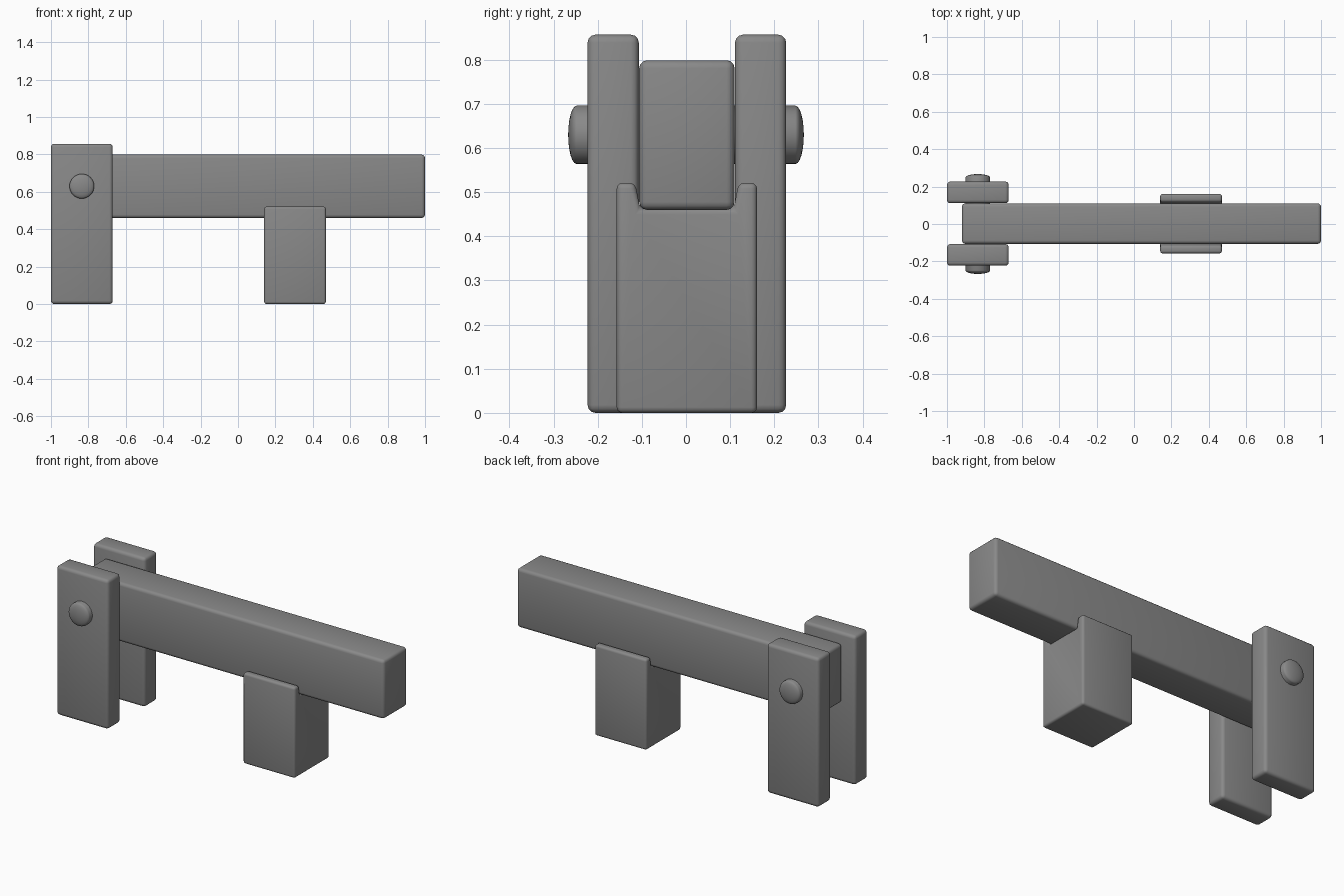
import bpy, bmesh, math
from mathutils import Vector

cube = bpy.data.objects.get("Cube")
if cube:
    bpy.data.objects.remove(cube, do_unlink=True)

GREY = (0.25, 0.25, 0.25, 1)
grey = bpy.data.materials.new("plain grey")
grey.use_nodes = True
grey.diffuse_color = GREY
grey.node_tree.nodes["Principled BSDF"].inputs["Base Color"].default_value = GREY


def finish(name, bm, bevel=0, sharp_angle=None):
    """Turn a bmesh into a smooth object with softly rounded edges."""
    bmesh.ops.recalc_face_normals(bm, faces=bm.faces)
    mesh = bpy.data.meshes.new(name)
    bm.to_mesh(mesh)
    bm.free()
    mesh.materials.append(grey)
    obj = bpy.data.objects.new(name, mesh)
    bpy.context.collection.objects.link(obj)
    bpy.ops.object.select_all(action='DESELECT')
    obj.select_set(True)
    bpy.context.view_layer.objects.active = obj
    if sharp_angle:
        bpy.ops.object.shade_smooth_by_angle(angle=math.radians(sharp_angle))
    else:
        bpy.ops.object.shade_smooth()
    if bevel:
        mod = obj.modifiers.new("rounded edges", 'BEVEL')
        mod.width = bevel
        mod.segments = 3
        mod.limit_method = 'ANGLE'
    return obj


def extrude_x(name, profile, x0, x1, bevel):
    """Extrude a (y, z) outline from x0 to x1."""
    bm = bmesh.new()
    face = bm.faces.new([bm.verts.new((x0, y, z)) for y, z in profile])
    out = bmesh.ops.extrude_face_region(bm, geom=[face], use_keep_orig=True)
    moved = [v for v in out["geom"] if isinstance(v, bmesh.types.BMVert)]
    bmesh.ops.translate(bm, verts=moved, vec=Vector((x1 - x0, 0, 0)))
    return finish(name, bm, bevel)


def block(name, x0, x1, y0, y1, z0, z1, bevel=0.018):
    return extrude_x(name, [(y0, z0), (y1, z0), (y1, z1), (y0, z1)], x0, x1, bevel)


# Pair of upright posts holding the beam
block("right_post", -1, -0.67, -0.223, -0.107, 0, 0.857)
block("left_post", -1, -0.67, 0.111, 0.227, 0, 0.857)

# Long pivoting beam
block("beam", -0.92, 1, -0.106, 0.11, 0.46, 0.799)

# Rest block with a notch cradling the beam
half = [(0.159, 0), (0.159, 0.521), (0.117, 0.521), (0.106, 0.462)]
outline = half + [(-y, z) for y, z in reversed(half)]
extrude_x("notched_rest", [(y + 0.002, z) for y, z in outline], 0.14, 0.47, 0.013)

# Pivot pin through posts and beam, with a domed head on each end
RADIUS, RIM, TIP, STEPS = 0.066, 0.248, 0.267, 6
dome = [(RADIUS * math.cos(a), RIM + (TIP - RIM) * math.sin(a))
        for a in (math.pi / 2 * i / STEPS for i in range(STEPS + 1))]
bm = bmesh.new()
path = [(r, -y) for r, y in reversed(dome)] + dome
verts = [bm.verts.new((-0.835 + r, y, 0.63)) for r, y in path]
edges = [bm.edges.new(pair) for pair in zip(verts, verts[1:])]
bmesh.ops.spin(bm, geom=verts + edges, cent=(-0.835, 0, 0.63), axis=(0, 1, 0),
               angle=math.tau, steps=32)
bmesh.ops.remove_doubles(bm, verts=bm.verts, dist=0.0005)
finish("pivot_pin", bm, sharp_angle=40)
